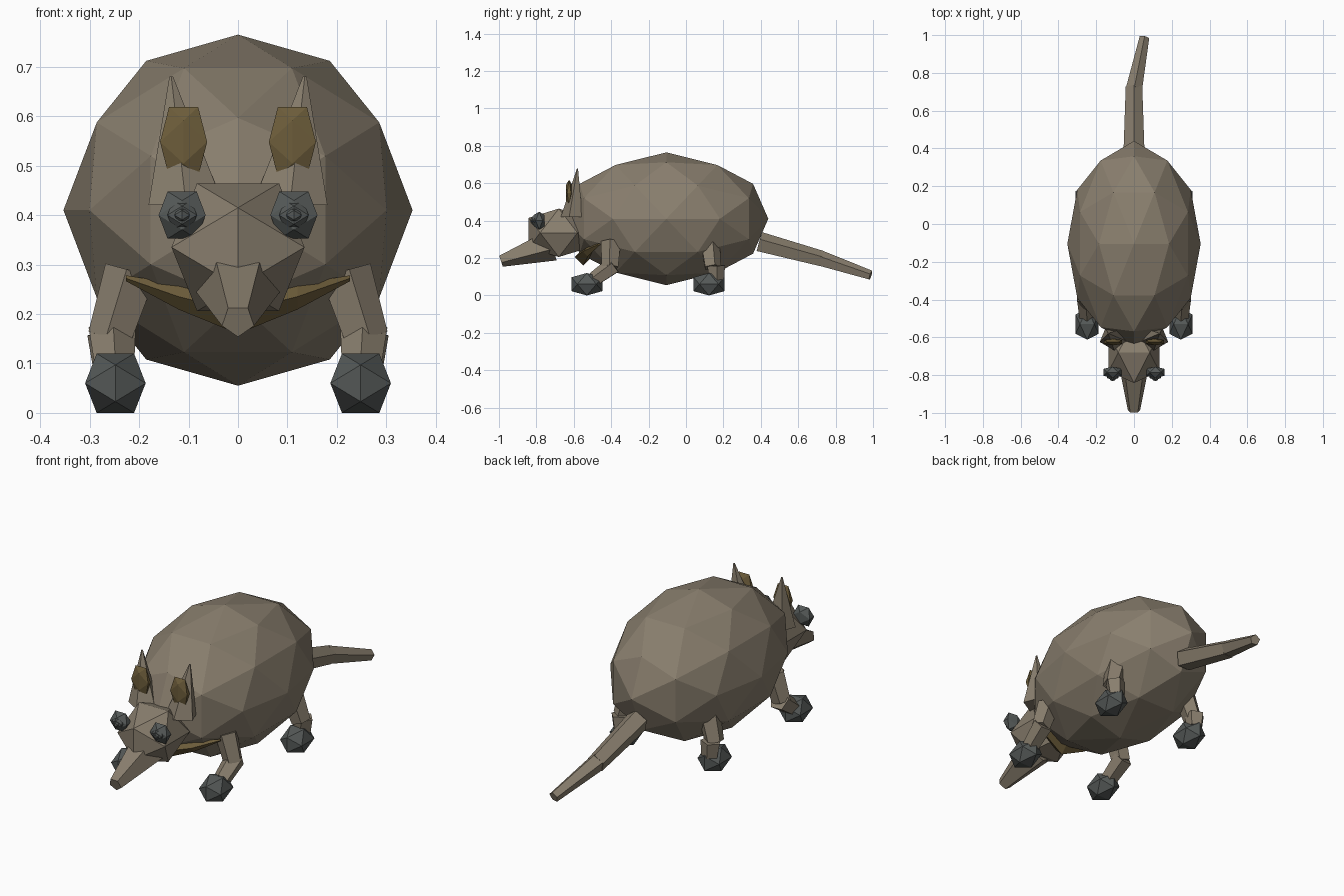
import bpy
import bmesh
import math
from mathutils import Matrix, Vector

if "Cube" in bpy.data.objects:
    bpy.data.objects.remove(bpy.data.objects["Cube"], do_unlink=True)


def material(name, rgb):
    mat = bpy.data.materials.new(name)
    mat.use_nodes = True
    mat.diffuse_color = (*rgb, 1)
    mat.node_tree.nodes["Principled BSDF"].inputs["Base Color"].default_value = (*rgb, 1)
    return mat


FUR = material("taupe fur", (0.25, 0.21, 0.155))
GREY = material("dark grey", (0.09, 0.1, 0.097))
BROWN = material("olive brown", (0.15, 0.107, 0.042))


def finish(name, bm, mat):
    bmesh.ops.recalc_face_normals(bm, faces=bm.faces)
    mesh = bpy.data.meshes.new(name)
    bm.to_mesh(mesh)
    bm.free()
    mesh.materials.append(mat)
    obj = bpy.data.objects.new(name, mesh)
    bpy.context.collection.objects.link(obj)
    return obj


def faceted_ball(name, center, radii, mat, detail=1):
    """Icosphere turned so that an edge midpoint lies on every axis."""
    bm = bmesh.new()
    turn = Matrix.Rotation(-math.atan(2) / 2, 4, 'Y')
    place = Matrix.Translation(center) @ Matrix.Diagonal((*radii, 1))
    bmesh.ops.create_icosphere(bm, subdivisions=detail, radius=1, matrix=place @ turn)
    return finish(name, bm, mat)


def limb(name, start, end, r1, r2, mat=FUR, roll=0.0, sides=5):
    """Tapered prism from start to end."""
    a, b = Vector(start), Vector(end)
    axis = b - a
    turn = axis.to_track_quat('Z', 'Y').to_matrix().to_4x4()
    place = Matrix.Translation((a + b) / 2) @ turn @ Matrix.Rotation(roll, 4, 'Z')
    bm = bmesh.new()
    bmesh.ops.create_cone(bm, cap_ends=True, segments=sides, radius1=r1,
                          radius2=r2, depth=axis.length, matrix=place)
    return finish(name, bm, mat)


# Body, head and snout
faceted_ball("body", (0, -0.105, 0.41), (0.353, 0.545, 0.355), FUR, 2)
faceted_ball("head", (0, -0.68, 0.335), (0.158, 0.19, 0.152), FUR)
limb("snout", (0, -0.72, 0.275), (0, -0.99, 0.186), 0.092, 0.034, roll=math.pi)

# Tail in two bends
limb("tail_base", (0, 0.39, 0.283), (0, 0.725, 0.193), 0.058, 0.046)
limb("tail_tip", (0, 0.715, 0.197), (0.055, 0.987, 0.107), 0.045, 0.027)

# Collar under the chin, a tapering bent tube
collar_path = [(-0.226, -0.465, 0.272), (-0.12, -0.525, 0.235), (0, -0.55, 0.205),
               (0.12, -0.525, 0.235), (0.226, -0.465, 0.272)]
bm = bmesh.new()
rings = []
for (x, y, z), r in zip(collar_path, (0.006, 0.026, 0.045, 0.026, 0.006)):
    rings.append([bm.verts.new((x, y + r * math.cos(t), z + r * math.sin(t)))
                  for t in (i * math.pi / 2 for i in range(4))])
for low, high in zip(rings, rings[1:]):
    for i in range(4):
        j = (i + 1) % 4
        bm.faces.new((low[i], low[j], high[j], high[i]))
bm.faces.new(rings[0])
bm.faces.new(rings[-1])
finish("collar", bm, BROWN)

for side, s in (("left", 1), ("right", -1)):
    # Ears with coloured inner plates
    ear = limb(side + "_ear", (0, 0, 0), (0, 0, 0.26), 0.08, 0.004)
    for v in ear.data.vertices:
        lean = v.co.z / 0.26
        v.co = (s * (0.105 + 0.03 * lean) + v.co.x, -0.605 + 0.025 * lean + v.co.y * 0.8,
                0.42 + v.co.z)
    faceted_ball(side + "_inner_ear", (s * 0.11, -0.625, 0.548), (0.056, 0.02, 0.083), BROWN)

    # Eyes in stepped layers
    for layer, (y, r, depth) in enumerate(((-0.785, 0.056, 0.035), (-0.80, 0.035, 0.03),
                                           (-0.815, 0.018, 0.02))):
        faceted_ball(f"{side}_eye_layer_{layer + 1}", (s * 0.113, y, 0.4), (r, depth, r), GREY)

    # Legs and feet
    for end, hip, knee, foot in (("front", -0.40, -0.405, -0.53), ("back", 0.125, 0.14, 0.123)):
        limb(f"{side}_{end}_upper_leg", (s * 0.215, hip, 0.285), (s * 0.258, knee, 0.15),
             0.056, 0.047)
        limb(f"{side}_{end}_lower_leg", (s * 0.255, knee + 0.02, 0.16),
             (s * 0.25, foot + 0.04, 0.085), 0.05, 0.042)
        faceted_ball(f"{side}_{end}_foot", (s * 0.248, foot, 0.06), (0.072, 0.097, 0.0705), GREY)
